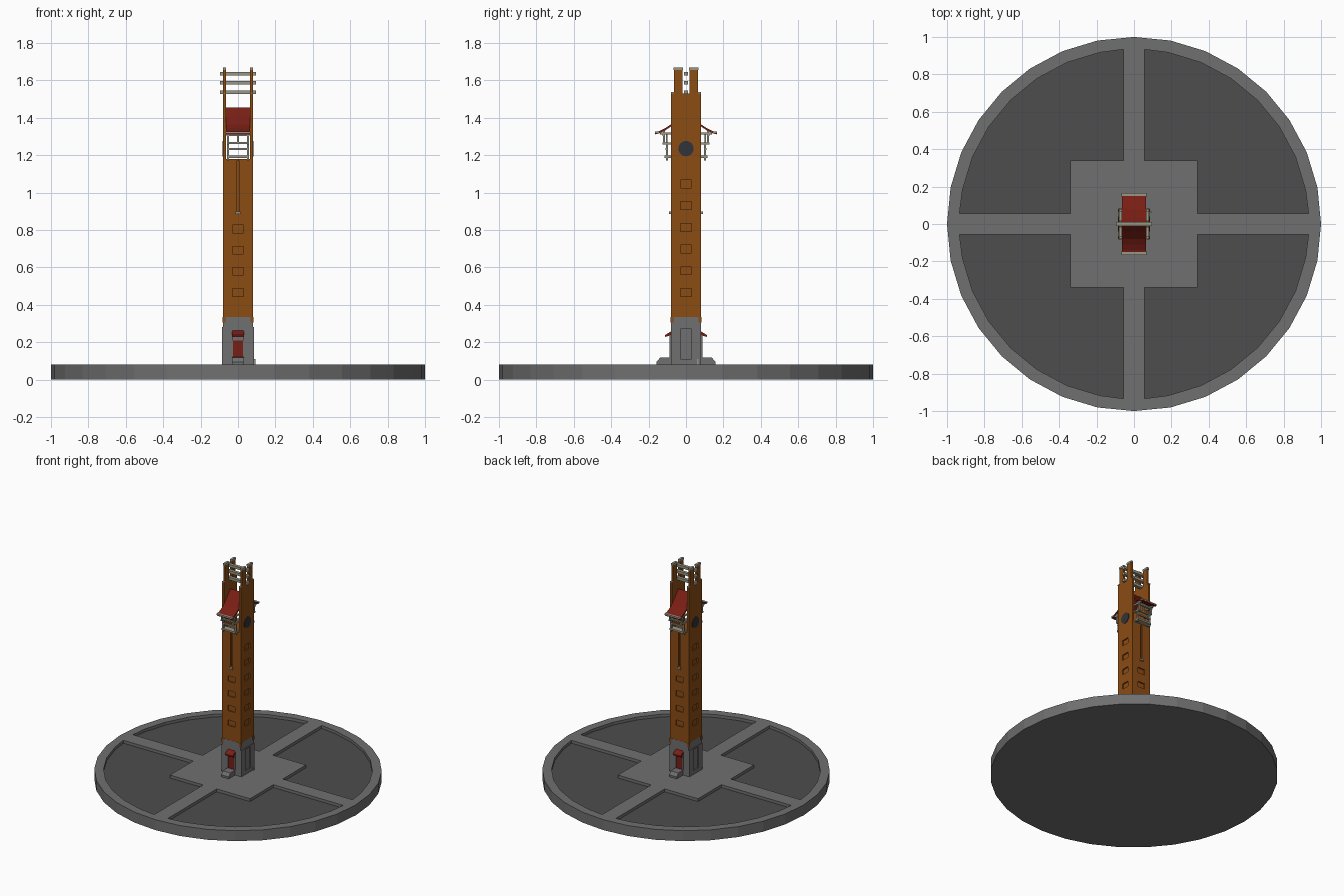
import bpy, bmesh, math
from mathutils import Matrix, Vector

if "Cube" in bpy.data.objects:
    bpy.data.objects.remove(bpy.data.objects["Cube"])


def material(name, rgb):
    m = bpy.data.materials.new(name)
    m.diffuse_color = (*rgb, 1)
    m.use_nodes = True
    m.node_tree.nodes["Principled BSDF"].inputs["Base Color"].default_value = m.diffuse_color
    return m


STONE = material("stone", (0.16, 0.16, 0.16))
DARK = material("dark_ground", (0.075, 0.075, 0.075))
SLATE = material("slate", (0.03, 0.033, 0.04))
ORANGE = material("orange_brick", (0.26, 0.072, 0.007))
RED = material("red", (0.19, 0.013, 0.007))
CREAM = material("weathered_trim", (0.32, 0.31, 0.24))


def finish(name, bm, mat):
    bmesh.ops.recalc_face_normals(bm, faces=bm.faces)
    me = bpy.data.meshes.new(name)
    bm.to_mesh(me)
    bm.free()
    ob = bpy.data.objects.new(name, me)
    bpy.context.collection.objects.link(ob)
    if mat:
        me.materials.append(mat)
    return ob


def boxes(name, items, mat=None):
    """One object from boxes given as (x0, x1, y0, y1, z0, z1)."""
    bm = bmesh.new()
    for x0, x1, y0, y1, z0, z1 in items:
        size = Matrix.Diagonal((abs(x1 - x0), abs(y1 - y0), abs(z1 - z0), 1))
        mid = Vector((x0 + x1, y0 + y1, z0 + z1)) / 2
        bmesh.ops.create_cube(bm, size=1, matrix=Matrix.Translation(mid) @ size)
    return finish(name, bm, mat)


def prism(name, outlines, axis, a, b, mat=None):
    """Extrude outlines along an axis; outline is (y, z) for x and (x, y) for z."""
    bm = bmesh.new()
    for pts in outlines:
        co = [(a, *p) if axis == "x" else (*p, a) for p in pts]
        face = bm.faces.new([bm.verts.new(c) for c in co])
        new = bmesh.ops.extrude_face_region(bm, geom=[face])["geom"]
        step = Vector((b - a, 0, 0)) if axis == "x" else Vector((0, 0, b - a))
        bmesh.ops.translate(bm, vec=step,
                            verts=[v for v in new if isinstance(v, bmesh.types.BMVert)])
    return finish(name, bm, mat)


def cylinder(name, loc, r, depth, n, mat, rot=None):
    bm = bmesh.new()
    bmesh.ops.create_cone(bm, cap_ends=True, segments=n, radius1=r, radius2=r, depth=depth,
                          matrix=Matrix.Translation(loc) @ (rot or Matrix()))
    return finish(name, bm, mat)


def cut(ob, cutter):
    mod = ob.modifiers.new("cut", "BOOLEAN")
    mod.operation, mod.solver, mod.object = "DIFFERENCE", "EXACT", cutter
    cutter.hide_render = True
    cutter.hide_viewport = True


# Round plaza with four sunken quarters around a cross and a central square
plaza = cylinder("plaza", (0, 0, 0.04), 1, 0.08, 32, STONE)
R, P, Q = 0.935, 0.057, 0.34
t0 = math.asin(P / R)
step = math.pi / 16
angles = [t0] + [i * step for i in range(1, 8)] + [math.pi / 2 - t0]
quarter = [(Q, P)] + [(R * math.cos(t), R * math.sin(t)) for t in angles] + [(P, Q), (Q, Q)]
quarter = quarter[:-2] + [(P, Q), (Q, Q)]
quarters = [[(x * sx, y * sy) for x, y in quarter] for sx in (1, -1) for sy in (1, -1)]
cut(plaza, prism("quarter_cutter", quarters, "z", 0.055, 0.12))
prism("sunken_quarters", quarters, "z", 0.05, 0.058, DARK)

# Stone foot with tall niches on the sides
foot = boxes("stone_foot", [(-0.085, 0.085, -0.08, 0.08, 0.078, 0.28)], STONE)
boxes("stone_foot_upper", [(-0.079, 0.079, -0.08, 0.08, 0.28, 0.335)], STONE)
cut(foot, boxes("niche_cutter",
                [(s * 0.076, s * 0.1, -0.03, 0.03, 0.11, 0.27) for s in (1, -1)]
                + [(-0.03, 0.03, s * 0.074, s * 0.1, 0.12, 0.265) for s in (1, -1)]))
boxes("corner_brick_toes", [(sx * 0.066, sx * 0.082, sy * 0.066, sy * 0.082, 0.305, 0.336)
                            for sx in (1, -1) for sy in (1, -1)], ORANGE)

# Brick shaft with window recesses and a long slot front and back
shaft = boxes("brick_shaft", [(-0.079, 0.079, -0.079, 0.079, 0.335, 1.18)], ORANGE)
holes, sills = [], []
for s in (1, -1):
    for i in range(4):
        z = 0.445 + i * 0.113
        holes.append((-0.03, 0.03, s * 0.07, s * 0.1, z, z + 0.042))
    for i in range(6):
        z = 0.445 + i * 0.116
        holes.append((s * 0.07, s * 0.1, -0.03, 0.03, z, z + 0.042))
    holes.append((-0.008, 0.008, s * 0.066, s * 0.1, 0.9, 1.17))
    sills.append((-0.013, 0.013, s * 0.07, s * 0.09, 0.885, 0.9))
cut(shaft, boxes("window_cutter", holes))
boxes("slot_sills", sills, CREAM)

# Two side walls rising into paired posts, with caps and cross rungs
walls, caps = [], []
for s in (1, -1):
    walls.append((s * 0.065, s * 0.079, -0.079, 0.079, 1.18, 1.53))
    for t in (1, -1):
        walls.append((s * 0.065, s * 0.079, t * 0.018, t * 0.064, 1.53, 1.655))
        caps.append((s * 0.063, s * 0.081, t * 0.016, t * 0.066, 1.655, 1.67))
        caps.append((s * 0.063, s * 0.081, t * 0.064, t * 0.08, 1.53, 1.537))
boxes("upper_side_walls", walls, ORANGE)
boxes("post_caps", caps, CREAM)
boxes("top_rungs", [(-0.095, 0.095, -0.012, 0.012, z - 0.01, z + 0.01)
                    for z in (1.536, 1.587, 1.635)], CREAM)

# Clock-like round discs on the sides
for s, side in ((1, "right"), (-1, "left")):
    cylinder(side + "_round_disc", (s * 0.079, 0, 1.235), 0.041, 0.008, 24, SLATE,
             Matrix.Rotation(math.pi / 2, 4, "Y"))

# Curved pitched roof between the side walls
half = [(0.165, 1.323), (0.14, 1.33), (0.11, 1.345), (0.08, 1.365), (0.04, 1.408), (0, 1.455)]
top = [(-y, z) for y, z in half] + [(y, z) for y, z in reversed(half[:-1])]
prism("curved_roof", [top + [(y, z - 0.012) for y, z in reversed(top)]], "x",
      -0.064, 0.064, RED)
boxes("roof_eaves", [(-0.066, 0.066, s * 0.145, s * 0.167, 1.318, 1.327)
                     for s in (1, -1)], CREAM)

# Timber balconies front and back
timber = []
for s in (1, -1):
    for x in (-0.053, 0.053):
        timber.append((x - 0.006, x + 0.006, s * 0.095, s * 0.107, 1.172, 1.27))   # posts
        timber.append((x - 0.006, x + 0.006, s * 0.113, s * 0.124, 1.265, 1.335))  # struts
        timber.append((x - 0.006, x + 0.006, s * 0.05, s * 0.125, 1.257, 1.268))   # joists
        timber.append((x - 0.006, x + 0.006, s * 0.07, s * 0.14, 1.31, 1.322))     # brackets
    timber.append((-0.06, 0.06, s * 0.07, s * 0.115, 1.184, 1.197))                # floor
    for z in (1.232, 1.265):
        timber.append((-0.06, 0.06, s * 0.097, s * 0.11, z - 0.005, z + 0.005))    # rails
    timber.append((-0.062, 0.062, s * 0.112, s * 0.125, 1.302, 1.314))             # lintel
    timber.append((-0.005, 0.005, s * 0.098, s * 0.108, 1.265, 1.31))              # mid post
boxes("balcony_timbers", timber, CREAM)

# Red doors, sloped canopies and entrance steps front and back
boxes("doors", [(-0.028, 0.028, s * 0.07, s * 0.081, 0.12, 0.21) for s in (1, -1)], RED)
boxes("door_frames", [(x - 0.004, x + 0.004, s * 0.07, s * 0.087, 0.12, 0.235)
                      for x in (-0.03, 0.03) for s in (1, -1)], STONE)
canopy = [(0.074, 0.262), (0.112, 0.238), (0.112, 0.228), (0.074, 0.24)]
prism("door_canopies", [[(s * y, z) for y, z in canopy] for s in (1, -1)], "x",
      -0.033, 0.033, RED)
ramp = [(0.075, 0.08), (0.157, 0.08), (0.157, 0.095), (0.138, 0.118), (0.075, 0.12)]
prism("entrance_steps", [[(s * y, z) for y, z in ramp] for s in (1, -1)], "x",
      -0.032, 0.032, STONE)

# Small block beside the foot
boxes("side_block", [(0.084, 0.093, 0.058, 0.068, 0.08, 0.11)], CREAM)
